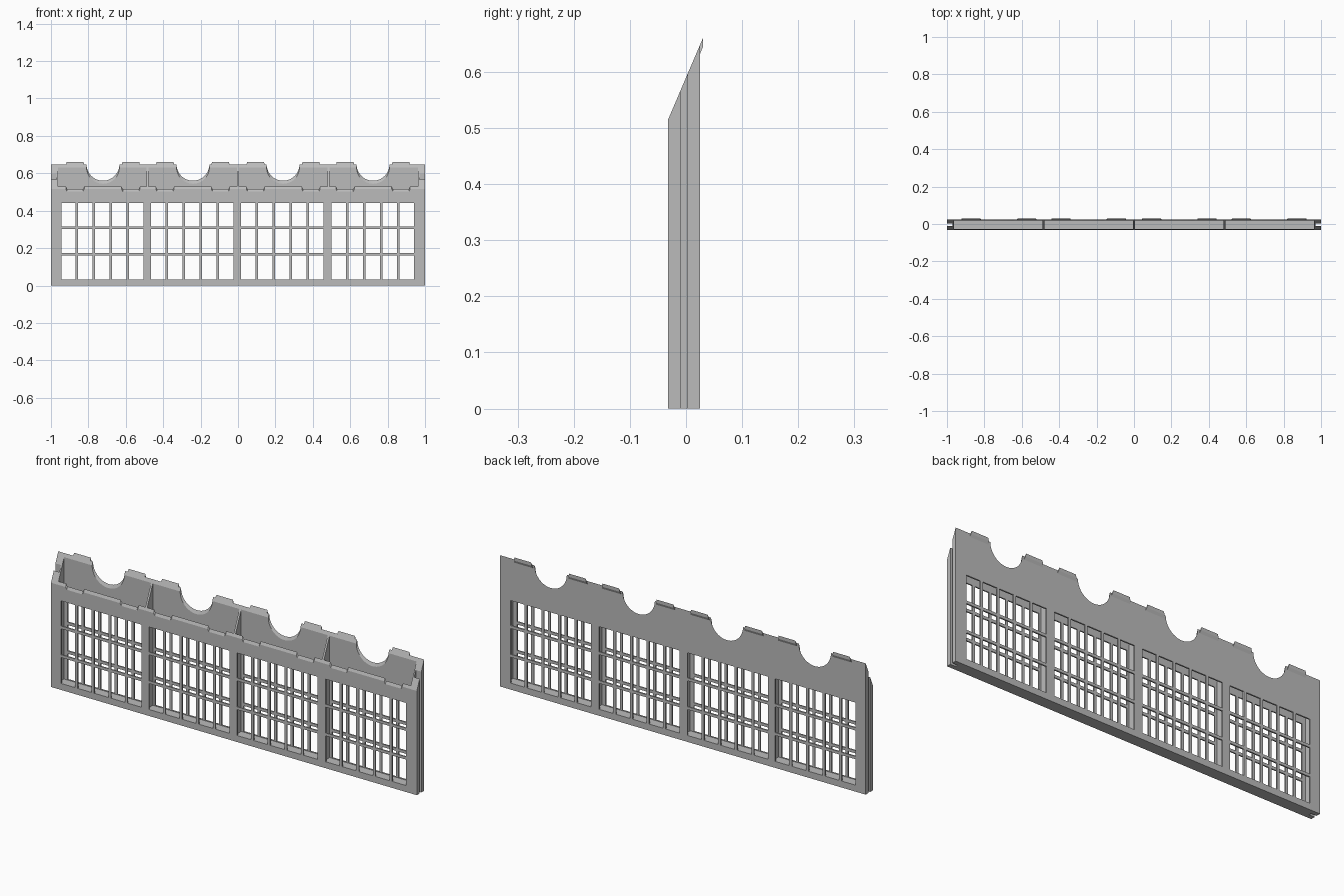
import bpy, bmesh, math

if "Cube" in bpy.data.objects:
    bpy.data.objects.remove(bpy.data.objects["Cube"])

# Overall section: front/back faces, sheet thickness, sloped rim
YF, YB, TF, TB = -0.032, 0.025, 0.006, 0.007
SLOPE = 2.34
def rim(y):
    return 0.515 + SLOPE * (y - YF)

grey = bpy.data.materials.new("grey plastic")
grey.diffuse_color = (0.5, 0.5, 0.5, 1)
grey.use_nodes = True
grey.node_tree.nodes["Principled BSDF"].inputs["Base Color"].default_value = grey.diffuse_color

TABS = [s * x for x in (0.094, 0.39, 0.573, 0.871) for s in (-1, 1)]
ARCS = [-0.722, -0.241, 0.241, 0.722]
ARC_R = 0.088
PANELS = [-0.945, -0.465, 0.017, 0.501]
PITCH, OPEN = 0.0908, 0.077
ROWS = [(0.032, 0.16), (0.174, 0.302), (0.316, 0.44)]
WINDOWS = [(p + i * PITCH, p + i * PITCH + OPEN) for p in PANELS for i in range(5)]

def finish(bm, name):
    bmesh.ops.recalc_face_normals(bm, faces=bm.faces[:])
    me = bpy.data.meshes.new(name)
    bm.to_mesh(me)
    bm.free()
    me.materials.append(grey)
    ob = bpy.data.objects.new(name, me)
    bpy.context.collection.objects.link(ob)
    return ob

def sheet(name, y, thick, extra_x, top):
    """Windowed sheet whose rim follows top(x) and the common slope."""
    xs = sorted({round(v, 5) for v in [-1, 1] + extra_x + [e for w in WINDOWS for e in w]})
    zs = [0] + [z for r in ROWS for z in r] + [None]
    bm = bmesh.new()
    grid = [[bm.verts.new((x, y, top(x) if z is None else z)) for z in zs] for x in xs]
    for i in range(len(xs) - 1):
        mid = (xs[i] + xs[i + 1]) / 2
        column = any(a < mid < b for a, b in WINDOWS)
        for j in range(len(zs) - 1):
            if not (column and j % 2 == 1):
                bm.faces.new((grid[i][j], grid[i + 1][j], grid[i + 1][j + 1], grid[i][j + 1]))
    ext = bmesh.ops.extrude_face_region(bm, geom=bm.faces[:])
    for v in ext["geom"]:
        if isinstance(v, bmesh.types.BMVert):
            v.co.y += thick
            if v.co.z > 0.48:
                v.co.z += SLOPE * thick
    return finish(bm, name)

def prism(name, pts, x0, x1, inset=0):
    """Side profile (y, z) swept along x; inset narrows the higher points."""
    bm = bmesh.new()
    zmin, zmax = min(p[1] for p in pts), max(p[1] for p in pts)
    def ring(x, s):
        return [bm.verts.new((x + s * inset * (z - zmin) / (zmax - zmin), y, z)) for y, z in pts]
    a, b = ring(x0, 1), ring(x1, -1)
    bm.faces.new(a)
    bm.faces.new(b[::-1])
    n = len(pts)
    for i in range(n):
        bm.faces.new((a[i], b[i], b[(i + 1) % n], a[(i + 1) % n]))
    return finish(bm, name)

# Front sheet with shallow rim notches
def front_top(x):
    d = min(abs(x - t) for t in TABS)
    return rim(YF) - 0.012 * max(0, min(1, (0.049 - d) / 0.006))
notch_x = [t + o for t in TABS for o in (-0.049, -0.043, 0.043, 0.049)]
sheet("front_sheet", YF, TF, notch_x, front_top)

# Back sheet with round finger cut-outs
def back_top(x):
    d = min(abs(x - c) for c in ARCS)
    base = rim(YB - TB)
    return base - (math.sqrt(max(0, ARC_R ** 2 - d * d)) if d < ARC_R else 0)
arc_x = [c - ARC_R * math.cos(math.pi * k / 24) for c in ARCS for k in range(25)]
sheet("back_sheet", YB - TB, TB, arc_x, back_top)

# Hook tabs along the back rim
for t in TABS:
    prism("rim_tab", [(YB, rim(YB) - 0.016), (YB, rim(YB)), (0.0305, rim(0.0305)),
                      (0.0305, rim(0.0305) - 0.016)], t - 0.052, t + 0.052, 0.007)

# Inner dividers, floor and grooved end walls
y0, y1 = YF + TF, YB - TB
def wall(name, xa, xb, ya, yb, z0=0):
    prism(name, [(ya, z0), (yb, z0), (yb, rim(yb)), (ya, rim(ya))], xa, xb)
for x in (-0.483, 0, 0.483):
    wall("divider", x - 0.005, x + 0.005, y0, y1, 0.03)
prism("floor", [(y0, 0), (y1, 0), (y1, 0.03), (y0, 0.03)], -0.963, 0.963)
for s in (-1, 1):
    def span(a, b):
        return min(s * a, s * b), max(s * a, s * b)
    wall("end_wall", *span(0.963, 0.97), -0.01, 0.003)
    wall("end_front_flange", *span(0.963, 1), y0, -0.01)
    wall("end_back_flange", *span(0.963, 1), 0.003, y1)
